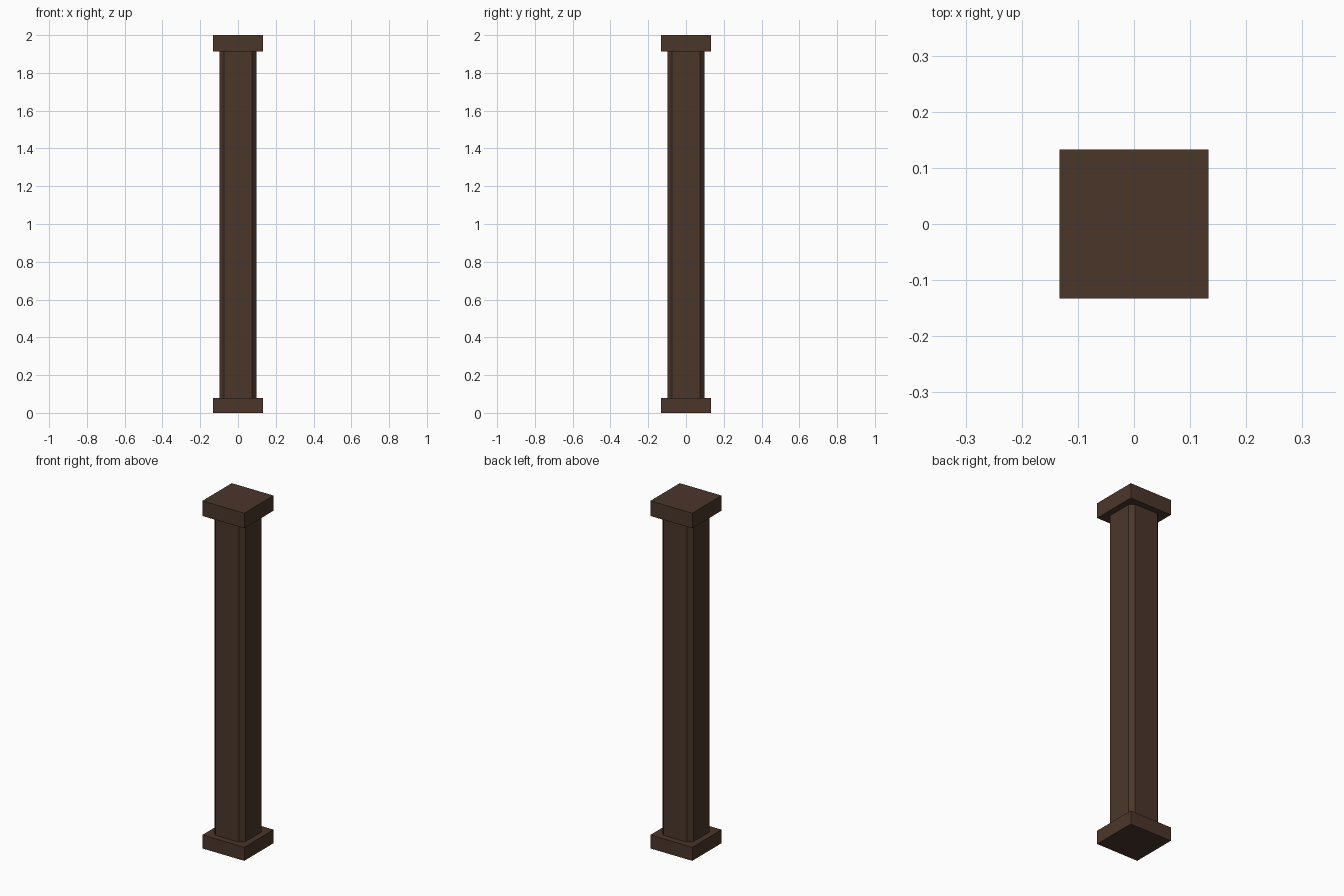
import bpy
import bmesh

if "Cube" in bpy.data.objects:
    bpy.data.objects.remove(bpy.data.objects["Cube"])

wood = bpy.data.materials.new("dark_wood")
wood.diffuse_color = (0.07, 0.037, 0.023, 1)
wood.use_nodes = True
wood.node_tree.nodes["Principled BSDF"].inputs["Base Color"].default_value = wood.diffuse_color


def prism(name, outline, z0, z1):
    """Extrude a flat outline from z0 up to z1."""
    bm = bmesh.new()
    base = bm.faces.new([bm.verts.new((x, y, z0)) for x, y in outline])
    top = bmesh.ops.extrude_face_region(bm, geom=[base])["geom"]
    verts = [g for g in top if isinstance(g, bmesh.types.BMVert)]
    bmesh.ops.translate(bm, verts=verts, vec=(0, 0, z1 - z0))
    bmesh.ops.recalc_face_normals(bm, faces=bm.faces)
    mesh = bpy.data.meshes.new(name)
    bm.to_mesh(mesh)
    bm.free()
    mesh.materials.append(wood)
    obj = bpy.data.objects.new(name, mesh)
    bpy.context.collection.objects.link(obj)
    return obj


def square(h):
    return [(-h, -h), (h, -h), (h, h), (-h, h)]


def chamfered_square(h, c):
    i = h - c
    return [(-i, -h), (i, -h), (h, -i), (h, i), (i, h), (-i, h), (-h, i), (-h, -i)]


# Square base and cap blocks
prism("base_block", square(0.133), 0.0, 0.078)
prism("cap_block", square(0.133), 1.913, 2.0)

# Post with chamfered corners between them
prism("post_shaft", chamfered_square(0.098, 0.024), 0.078, 1.913)
